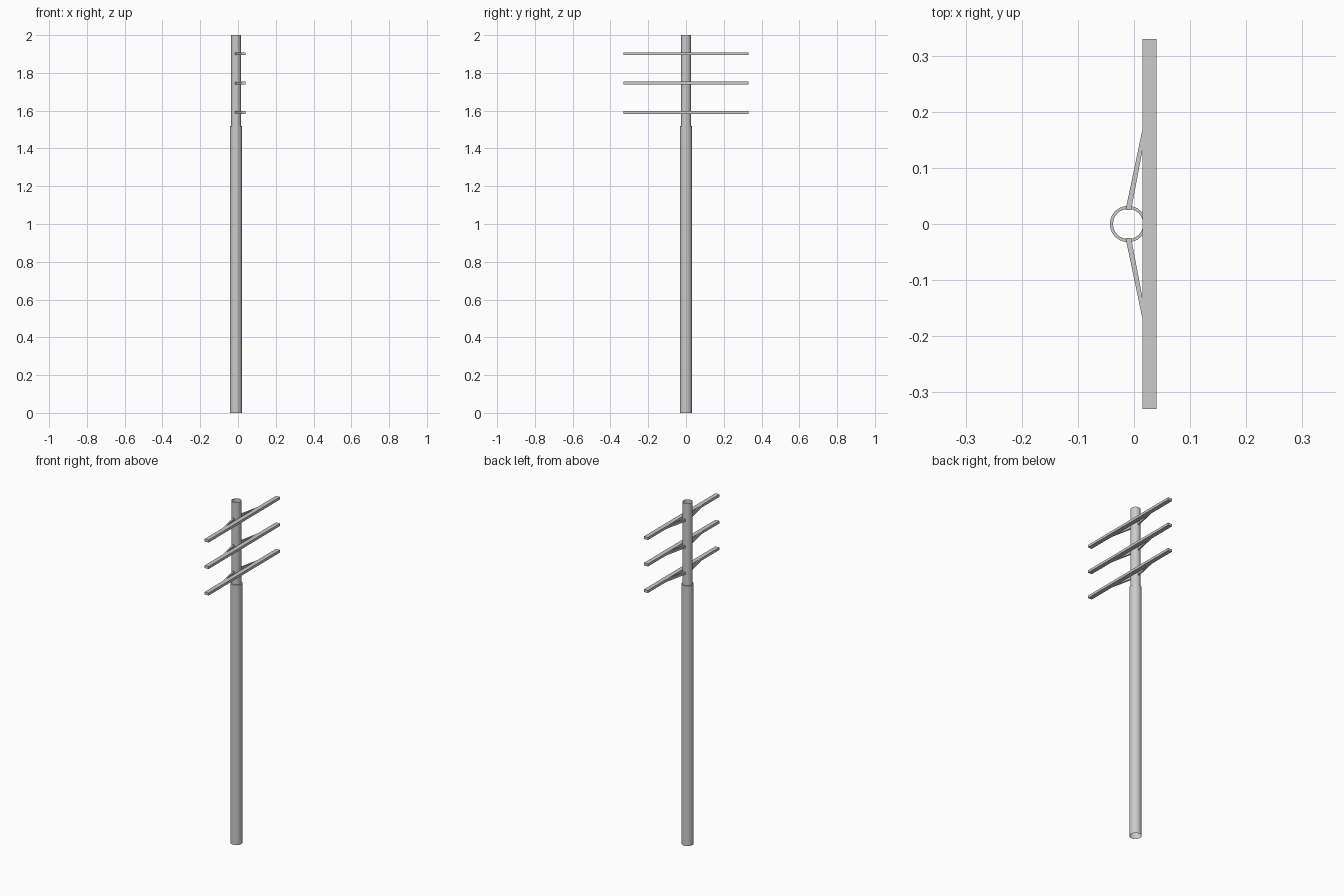
import bpy, bmesh, math

if "Cube" in bpy.data.objects:
    bpy.data.objects.remove(bpy.data.objects["Cube"])

CX = -0.0105          # pole axis sits slightly behind the crossarms
SIDES = 24


def finish(bm, name):
    bmesh.ops.recalc_face_normals(bm, faces=bm.faces)
    me = bpy.data.meshes.new(name)
    bm.to_mesh(me)
    bm.free()
    ob = bpy.data.objects.new(name, me)
    bpy.context.collection.objects.link(ob)
    return ob


def lathe(name, profile):
    """Open shell of revolution from (radius, z) pairs."""
    bm = bmesh.new()
    rings = []
    for r, z in profile:
        rings.append([bm.verts.new((CX + r * math.cos(2 * math.pi * i / SIDES),
                                    r * math.sin(2 * math.pi * i / SIDES), z))
                      for i in range(SIDES)])
    for a, b in zip(rings, rings[1:]):
        for i in range(SIDES):
            j = (i + 1) % SIDES
            bm.faces.new((a[i], a[j], b[j], b[i]))
    ob = finish(bm, name)
    bpy.context.view_layer.objects.active = ob
    ob.select_set(True)
    bpy.ops.object.shade_smooth_by_angle(angle=math.radians(30))
    ob.select_set(False)


def prism(name, outline, z, height):
    """Flat plan outline extruded around height z."""
    bm = bmesh.new()
    face = bm.faces.new([bm.verts.new((x, y, z - height / 2)) for x, y in outline])
    ext = bmesh.ops.extrude_face_region(bm, geom=[face])
    top = [v for v in ext["geom"] if isinstance(v, bmesh.types.BMVert)]
    bmesh.ops.translate(bm, verts=top, vec=(0, 0, height))
    return finish(bm, name)


# Hollow pole: wide lower tube, ledge, narrow upper tube
lathe("pole", [(0.0325, 0), (0.0325, 1.52), (0.027, 1.52), (0.027, 2.0)])

# Three crossarms, each with a pair of diagonal braces
arm = [(0.0155, -0.33), (0.0405, -0.33), (0.0405, 0.33), (0.0155, 0.33)]
brace = [(-0.015, 0.025), (-0.005, 0.025), (0.017, 0.142), (0.017, 0.178)]
for n, z in enumerate((1.591, 1.746, 1.901), 1):
    prism(f"crossarm_{n}", arm, z, 0.015)
    for side, s in (("left", 1), ("right", -1)):
        prism(f"brace_{side}_{n}", [(x, s * y) for x, y in brace], z, 0.013)
